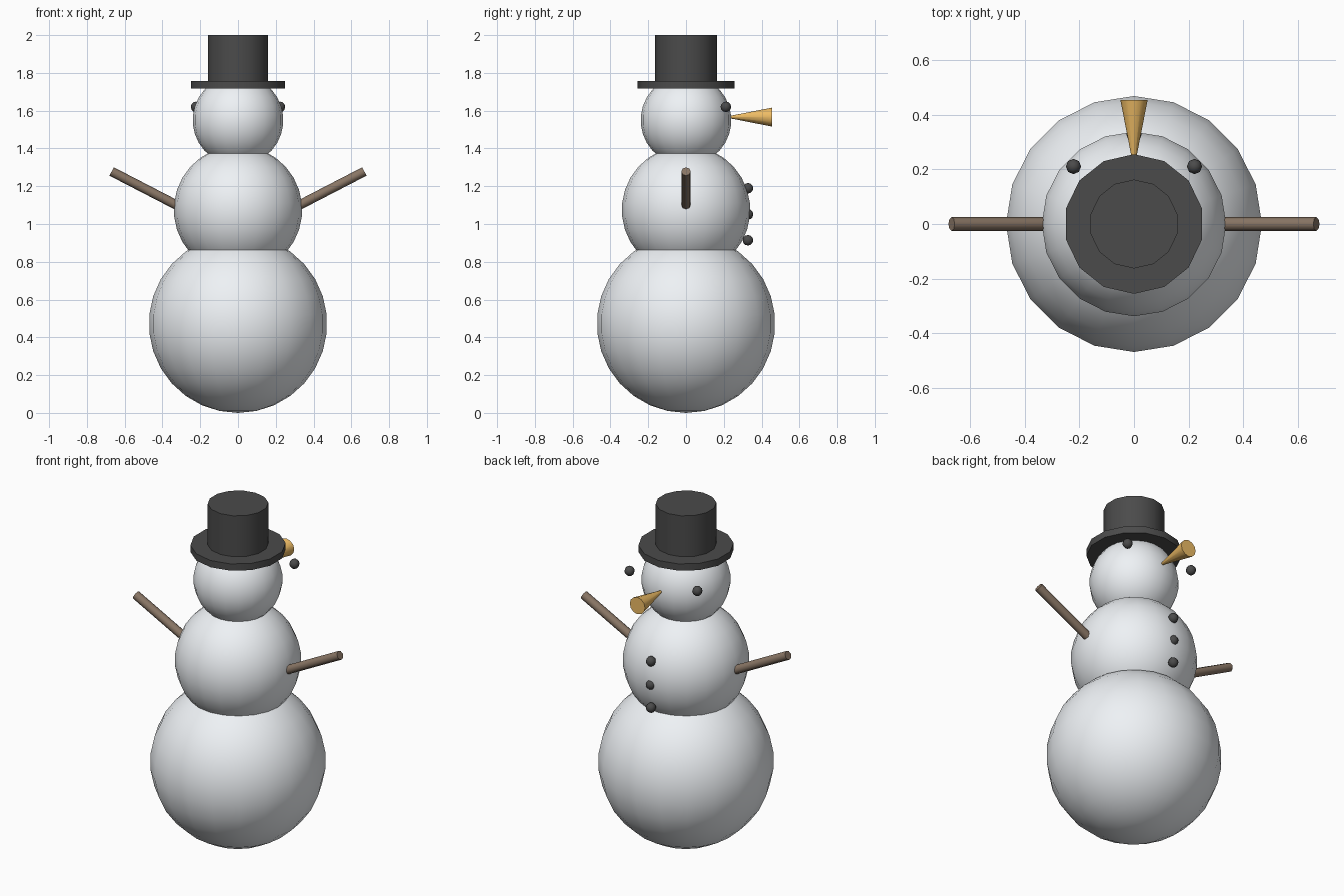
import bpy
from math import radians
from mathutils import Vector

if "Cube" in bpy.data.objects:
    bpy.data.objects.remove(bpy.data.objects["Cube"])


def material(name, rgb):
    m = bpy.data.materials.new(name)
    m.diffuse_color = (*rgb, 1)
    m.use_nodes = True
    m.node_tree.nodes["Principled BSDF"].inputs["Base Color"].default_value = m.diffuse_color
    return m


SNOW = material("snow", (0.86, 0.89, 0.92))
COAL = material("coal", (0.07, 0.07, 0.07))
WOOD = material("wood", (0.25, 0.18, 0.13))
CARROT = material("carrot", (0.85, 0.5, 0.13))


def finish(name, mat):
    ob = bpy.context.object
    ob.name = name
    ob.data.materials.append(mat)
    bpy.ops.object.shade_smooth_by_angle(angle=radians(50))
    return ob


def ball(name, loc, r, mat, seg=20, rings=15):
    bpy.ops.mesh.primitive_uv_sphere_add(segments=seg, ring_count=rings, radius=r, location=loc)
    return finish(name, mat)


def rod(name, a, b, r1, r2, sides, mat):
    """Cylinder or cone running from point a to point b."""
    a, b = Vector(a), Vector(b)
    d = b - a
    rot = d.to_track_quat('Z', 'Y').to_euler()
    bpy.ops.mesh.primitive_cone_add(vertices=sides, radius1=r1, radius2=r2, depth=d.length,
                                    location=(a + b) / 2, rotation=rot)
    return finish(name, mat)


# Snow body
ball("lower_body", (0, 0, 0.472), 0.472, SNOW)
ball("middle_body", (0, 0, 1.075), 0.34, SNOW)
ball("head", (0, 0, 1.55), 0.24, SNOW)

# Hat
rod("hat_brim", (0, 0, 1.718), (0, 0, 1.758), 0.256, 0.256, 14, COAL)
rod("hat_crown", (0, 0, 1.74), (0, 0, 2.0), 0.163, 0.163, 14, COAL)

# Nose, widening outwards
rod("nose", (0, 0.455, 1.566), (0, 0.215, 1.566), 0.05, 0.003, 12, CARROT)

# Eyes and stick arms on both sides
for side, s in (("right", 1), ("left", -1)):
    ball("eye_" + side, (s * 0.222, 0.211, 1.62), 0.028, COAL, 8, 6)
    rod("arm_" + side, (s * 0.29, 0, 1.082), (s * 0.669, 0, 1.278), 0.025, 0.025, 8, WOOD)

# Buttons
for i, z in enumerate((0.914, 1.051, 1.189)):
    ball(f"button_{i + 1}", (0, 0.328, z), 0.028, COAL, 8, 6)
